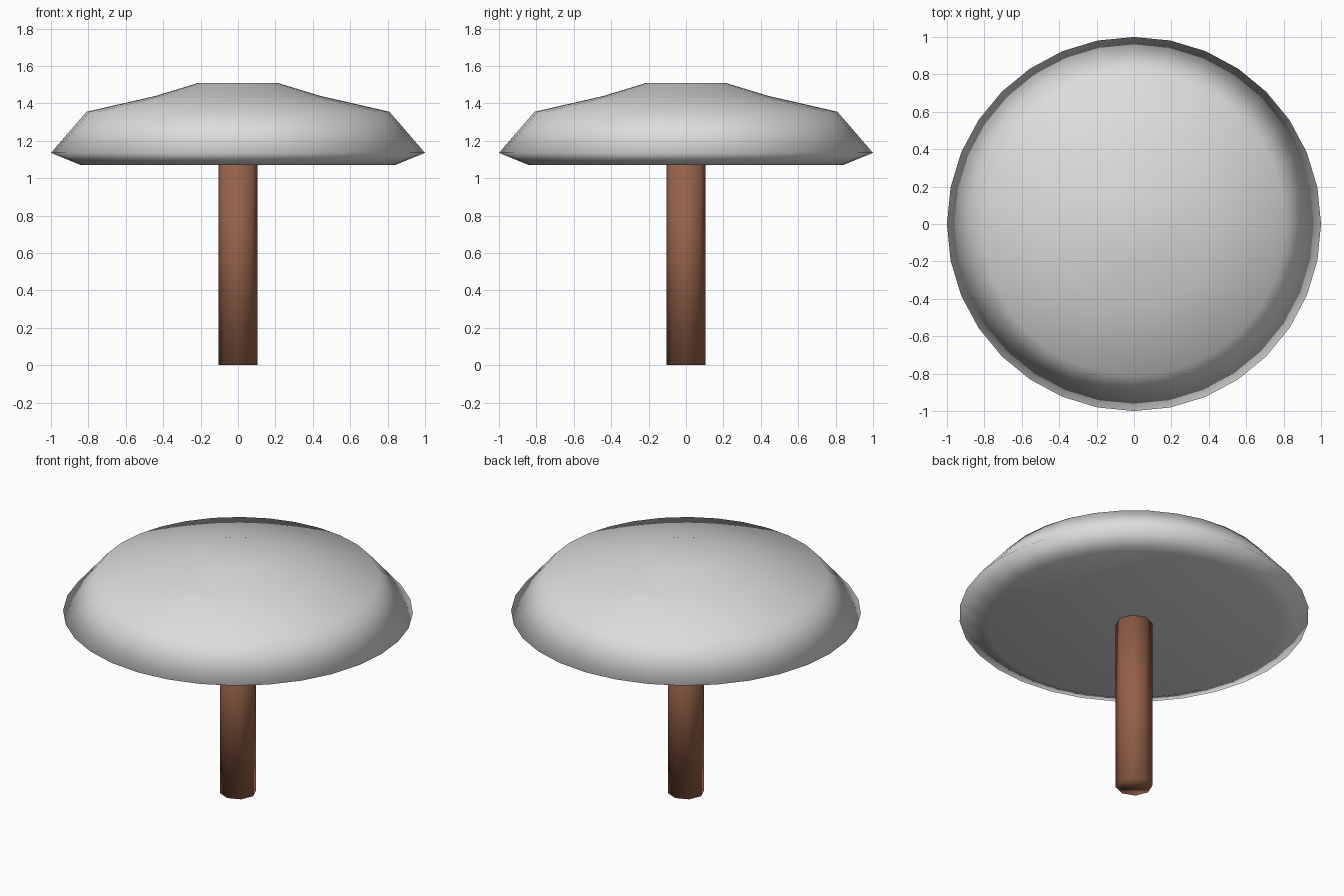
import bpy
import bmesh
import math
from mathutils import Matrix, Vector

cube = bpy.data.objects.get("Cube")
if cube:
    bpy.data.objects.remove(cube, do_unlink=True)


def make_material(name, rgb):
    mat = bpy.data.materials.new(name)
    mat.use_nodes = True
    mat.diffuse_color = (*rgb, 1)
    bsdf = mat.node_tree.nodes["Principled BSDF"]
    bsdf.inputs["Base Color"].default_value = (*rgb, 1)
    bsdf.inputs["Roughness"].default_value = 0.8
    mat.use_backface_culling = True
    return mat


def lathe(name, profile, sides, mat, scale=1.0, inward=False):
    """Closed turned shape from (radius, height) points, scaled about its middle."""
    bm = bmesh.new()
    rings = []
    for r, z in profile:
        angles = [2 * math.pi * i / sides for i in range(sides)]
        rings.append([bm.verts.new((r * math.cos(a), r * math.sin(a), z)) for a in angles])
    for low, high in zip(rings, rings[1:]):
        for i in range(sides):
            j = (i + 1) % sides
            bm.faces.new((low[i], low[j], high[j], high[i]))
    bm.faces.new(rings[0][::-1])
    bm.faces.new(rings[-1])

    middle = Vector((0, 0, (profile[0][1] + profile[-1][1]) / 2))
    bmesh.ops.scale(bm, vec=(scale, scale, scale), verts=bm.verts,
                    space=Matrix.Translation(-middle))
    bmesh.ops.recalc_face_normals(bm, faces=bm.faces)
    if inward:
        bmesh.ops.reverse_faces(bm, faces=bm.faces)
    for face in bm.faces:
        face.smooth = True

    mesh = bpy.data.meshes.new(name)
    bm.to_mesh(mesh)
    bm.free()
    mesh.materials.append(mat)
    obj = bpy.data.objects.new(name, mesh)
    bpy.context.collection.objects.link(obj)
    return obj


grey = make_material("light_grey", (0.72, 0.72, 0.72))
brown = make_material("bark_brown", (0.30, 0.12, 0.065))

cap = [(0.84, 1.07), (1.0, 1.135), (0.81, 1.355), (0.44, 1.44), (0.21, 1.51)]
stem = [(0.105, 0.0), (0.105, 1.12)]

# Solid parts, each wrapped in a slightly larger inward-facing rim shell
lathe("cap", cap, 32, grey, scale=0.96)
lathe("cap_rim_shell", cap, 32, grey, inward=True)
lathe("stem", [(r * 0.96, z) for r, z in stem], 8, brown)
lathe("stem_rim_shell", stem, 8, brown, inward=True)
